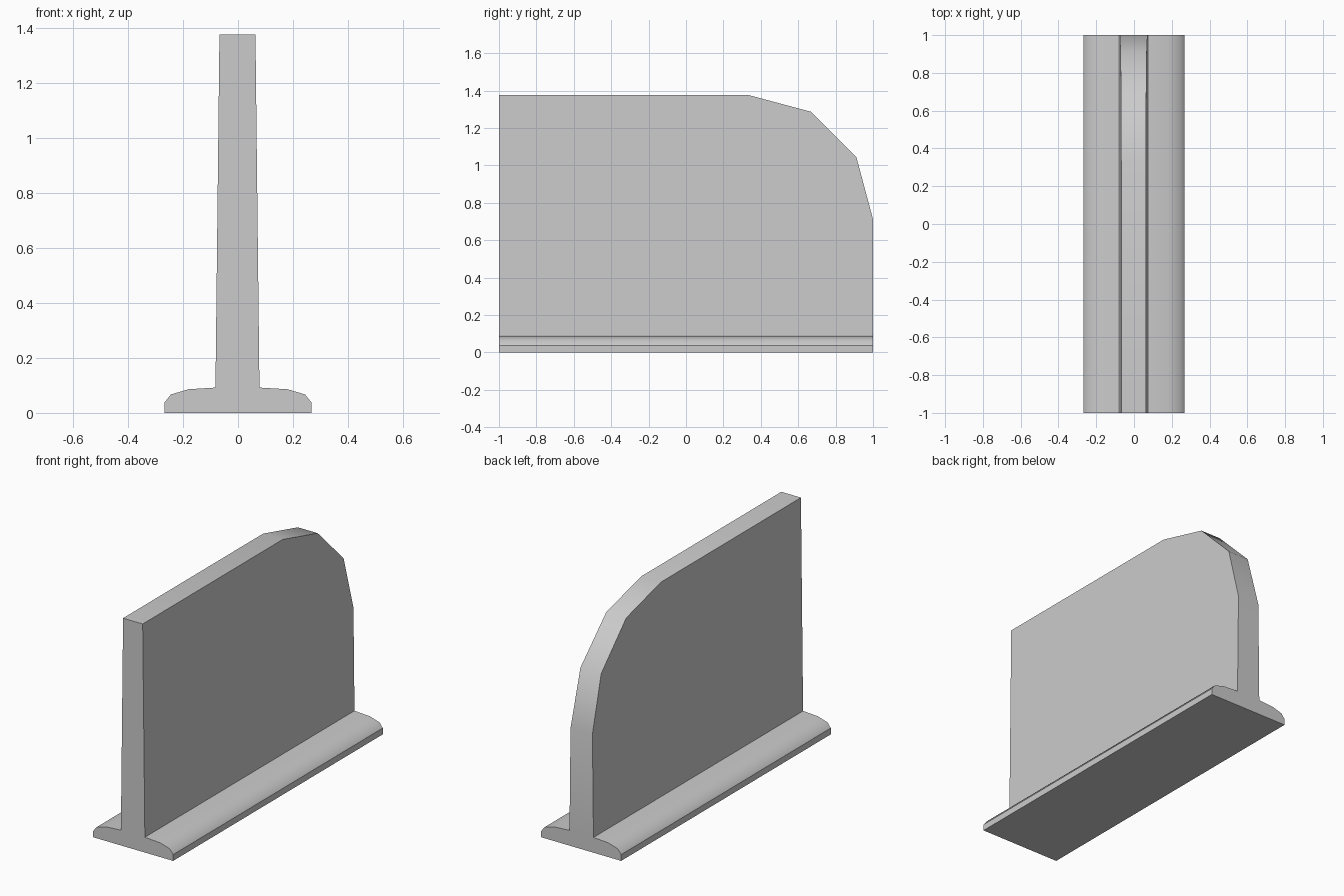
import bpy, bmesh, math
from mathutils import Vector

if "Cube" in bpy.data.objects:
    bpy.data.objects.remove(bpy.data.objects["Cube"])

# Half cross-section: foot with rounded shoulder, then tapering wall
half = [(0.267, 0), (0.267, 0.038), (0.244, 0.067), (0.18, 0.086),
        (0.08, 0.092), (0.0655, 1.376)]
OFF = -0.002  # wall sits very slightly left of the foot centre
right = [(x + (OFF if i > 3 else 0), z) for i, (x, z) in enumerate(half)]
left = [(-x + (OFF if i > 3 else 0), z) for i, (x, z) in enumerate(half)]
profile = right + left[::-1]

# Extrude the section along y
bm = bmesh.new()
face = bm.faces.new([bm.verts.new((x, -1, z)) for x, z in profile])
ext = bmesh.ops.extrude_face_region(bm, geom=[face], use_keep_orig=True)
bmesh.ops.translate(bm, vec=(0, 2, 0),
                    verts=[g for g in ext["geom"] if isinstance(g, bmesh.types.BMVert)])

# Round the upper back corner with three straight cuts
R, STEPS = 0.664, 3
cy, cz = 1 - R, 1.376 - R
for i in range(STEPS):
    a = math.radians(90 * i / STEPS)
    mid = a + math.radians(45 / STEPS)
    cut = bmesh.ops.bisect_plane(
        bm, geom=bm.verts[:] + bm.edges[:] + bm.faces[:], dist=1e-5,
        plane_co=(0, cy + R * math.cos(a), cz + R * math.sin(a)),
        plane_no=Vector((0, math.cos(mid), math.sin(mid))), clear_outer=True)
    edges = [e for e in bm.edges if e.is_boundary]
    bmesh.ops.holes_fill(bm, edges=edges, sides=0)

bmesh.ops.remove_doubles(bm, verts=bm.verts[:], dist=1e-4)
bmesh.ops.recalc_face_normals(bm, faces=bm.faces[:])
mesh = bpy.data.meshes.new("divider_wall")
bm.to_mesh(mesh)
bm.free()

# Wall with foot, shaded smooth over the rounded parts only
wall = bpy.data.objects.new("divider_wall", mesh)
bpy.context.collection.objects.link(wall)
bpy.context.view_layer.objects.active = wall
wall.select_set(True)
bpy.ops.object.shade_smooth_by_angle(angle=math.radians(38))
